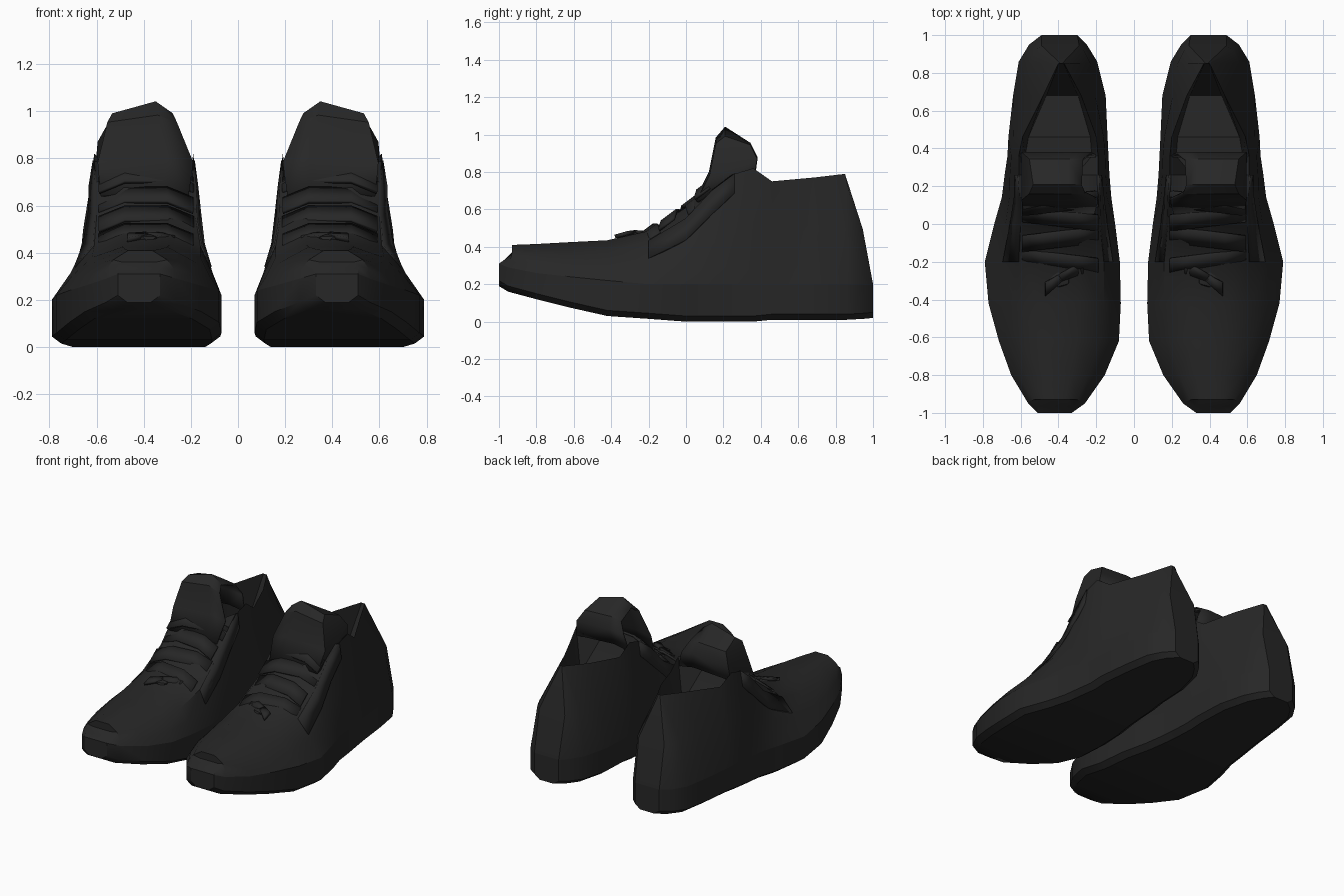
import bpy, bmesh, math
from mathutils import Vector

if "Cube" in bpy.data.objects:
    bpy.data.objects.remove(bpy.data.objects["Cube"], do_unlink=True)

black = bpy.data.materials.new("matte black")
black.use_nodes = True
black.diffuse_color = (0.02, 0.02, 0.02, 1)
black.node_tree.nodes["Principled BSDF"].inputs["Base Color"].default_value = (0.02, 0.02, 0.02, 1)

# Stations from toe to heel:
# y, sole bottom, sole top, rim height, centre height, sole inner/outer x, rim inner/outer x
STATIONS = [
    (-1, .19, .31, .36, .39, .33, .51, .35, .49),
    (-.95, .16, .29, .37, .41, .26, .56, .3, .53),
    (-.8, .12, .26, .36, .415, .155, .65, .24, .57),
    (-.62, .075, .24, .36, .425, .08, .715, .18, .61),
    (-.42, .03, .22, .38, .435, .07, .77, .16, .62),
    (-.2, .015, .2, .43, .485, .075, .79, .16, .61),
    (0, 0, .2, .55, .61, .1, .74, .18, .6),
    (.14, 0, .2, .7, .75, .12, .7, .185, .6),
    (.26, 0, .2, .79, .72, .13, .685, .19, .61),
    (.36, 0, .2, .82, .5, .135, .67, .19, .61),
    (.46, .01, .2, .75, .33, .14, .665, .2, .59),
    (.68, .01, .2, .77, .32, .15, .64, .28, .48),
    (.86, .01, .2, .79, .78, .195, .61, .37, .4),
    (.95, .015, .2, .79, .78, .25, .555, .38, .39),
    (1, .02, .2, .79, .78, .3, .49, .38, .39),
]


def finish(bm, name, side, thickness=0):
    """Mirror to the wanted foot, shade and colour."""
    for v in bm.verts:
        v.co.x *= side
    bmesh.ops.remove_doubles(bm, verts=bm.verts, dist=.001)
    bmesh.ops.recalc_face_normals(bm, faces=bm.faces)
    mesh = bpy.data.meshes.new(name)
    bm.to_mesh(mesh)
    bm.free()
    mesh.materials.append(black)
    obj = bpy.data.objects.new(name, mesh)
    bpy.context.collection.objects.link(obj)
    if thickness:
        mod = obj.modifiers.new("thickness", 'SOLIDIFY')
        mod.thickness = thickness
        mod.offset = 0
    bpy.ops.object.select_all(action='DESELECT')
    obj.select_set(True)
    bpy.context.view_layer.objects.active = obj
    bpy.ops.object.shade_smooth_by_angle(angle=math.radians(35))


def loft(rows, caps=False):
    """Skin open rows of points, optionally closing the two ends."""
    bm = bmesh.new()
    grid = [[bm.verts.new(p) for p in row] for row in rows]
    n = len(rows[0])
    for a, b in zip(grid, grid[1:]):
        for i in range(n - 1):
            bm.faces.new((a[i], a[i + 1], b[i + 1], b[i]))
    if caps:
        for row in (grid[0], grid[-1]):
            for i in range(n // 2 - 1):
                bm.faces.new((row[i], row[i + 1], row[n - 2 - i], row[n - 1 - i]))
    return bm


def half_section(st, outer):
    """Bottom, sole edge, sole top, mid wall, rim and centre points of one side."""
    y, zb, zs, zr, zc, xi, xo, ri, ro = st
    x, r, other = (xo, ro, ri) if outer else (xi, ri, ro)
    out = 1 if outer else -1
    rim_y = max(-.93, min(.85, y))
    bulge = .05 if y > .8 else .01
    sole = Vector((x, y, zs))
    rim = Vector((r, rim_y, zr))
    mid = sole.lerp(rim, .5) + Vector((out * bulge, .02 if y > .9 else 0, 0))
    centre = Vector((r + (other - r) * (.08 if y > .3 else .28), rim_y, zc))
    bottom = Vector((x - out * .04, y, zb))
    edge = Vector((x, y, zb + .03))
    return [bottom, edge, sole, mid, rim, centre]


def lace(y, z, tilt, side, name):
    """Flat strap lying across the vamp."""
    rows = []
    for x, drop in ((.19, .045), (.3, 0), (.48, 0), (.59, .045)):
        shift = tilt * (x - .39)
        rows.append([(x, y + shift - .04, z - drop - .03), (x, y + shift + .04, z - drop + .03)])
    finish(loft(rows), name, side, .015)


for side, foot in ((1, "left"), (-1, "right")):
    inner = [half_section(s, False) for s in STATIONS]
    outer = [half_section(s, True) for s in STATIONS]

    # Sole and upper with ankle opening
    finish(loft([a[2::-1] + b[:3] for a, b in zip(inner, outer)], True), foot + "_sole", side)
    finish(loft([a[2:] + b[:1:-1] for a, b in zip(inner, outer)], True), foot + "_upper", side)

    # Lace-hole panels along both sides of the throat
    for half, label in ((inner, "inner"), (outer, "outer")):
        rows = [[s[4], s[4].lerp(s[3], .8 - .15 * i)] for i, s in enumerate(half[5:9])]
        finish(loft(rows), f"{foot}_{label}_eyelet_panel", side, .014)

    # Tongue folded back at the top, closed on its outer side
    rows = []
    for y, z, x0, x1, fall in ((.06, .66, .21, .58, .02), (.13, .8, .19, .59, .02),
                               (.165, .98, .26, .55, .03), (.21, 1.035, .28, .53, .05),
                               (.34, .95, .27, .55, .01), (.375, .88, .23, .59, .01),
                               (.36, .78, .2, .6, .02)):
        mid = x0 + (x1 - x0) * .28
        rows.append([(x0, y, z - fall), (mid, y, z), (x1, y, z - fall)])
    bm = loft(rows)
    bm.verts.ensure_lookup_table()
    rim = [bm.verts[3 * i + 2] for i in range(len(rows))]
    for i in range(len(rim) // 2):
        corners = rim[i], rim[i + 1], rim[-2 - i], rim[-1 - i]
        bm.faces.new(list(dict.fromkeys(corners)))
    finish(bm, foot + "_tongue", side, .015)

    # Laces and knot
    for i, (y, z) in enumerate(((-.2, .49), (-.08, .565), (.03, .645), (.11, .73))):
        lace(y, z, .12 * (-1) ** i, side, f"{foot}_lace_{i + 1}")
    bm = bmesh.new()
    bmesh.ops.create_icosphere(bm, subdivisions=1, radius=1)
    for v in bm.verts:
        v.co = Vector((.39 + v.co.x * .06, -.29 + v.co.y * .05, .455 + v.co.z * .03))
    finish(bm, foot + "_lace_knot", side)
    for k, (x, y) in enumerate(((.27, -.22), (.47, -.34))):
        rows = [[(.38, -.3, .47), (.4, -.27, .48)], [(x, y - .04, .455), (x, y + .03, .475)]]
        finish(loft(rows), f"{foot}_lace_end_{k + 1}", side, .02)
